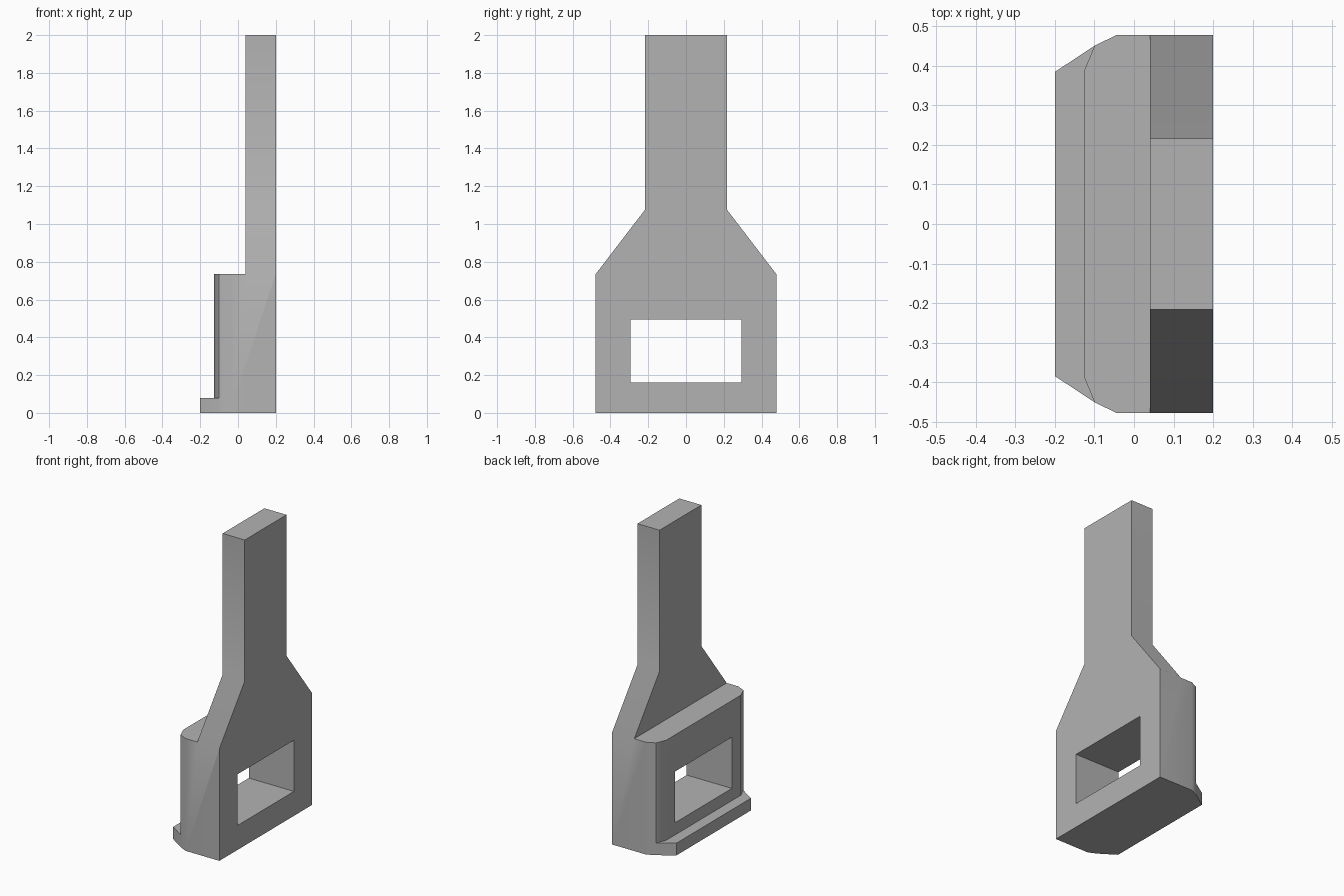
import bpy, bmesh
from math import radians
from mathutils import Vector

if "Cube" in bpy.data.objects:
    bpy.data.objects.remove(bpy.data.objects["Cube"])


def prism(name, points, offset):
    """Extrude a closed outline of 3D points along an offset vector."""
    bm = bmesh.new()
    face = bm.faces.new([bm.verts.new(p) for p in points])
    ext = bmesh.ops.extrude_face_region(bm, geom=[face], use_keep_orig=True)
    moved = [v for v in ext["geom"] if isinstance(v, bmesh.types.BMVert)]
    bmesh.ops.translate(bm, verts=moved, vec=Vector(offset))
    bmesh.ops.recalc_face_normals(bm, faces=bm.faces)
    mesh = bpy.data.meshes.new(name)
    bm.to_mesh(mesh)
    bm.free()
    obj = bpy.data.objects.new(name, mesh)
    bpy.context.collection.objects.link(obj)
    return obj


def mirrored(half):
    """Close a half outline of (a, y) pairs by mirroring it across y = 0."""
    return half + [(a, -y) for a, y in reversed(half)]


def combine(target, tool, operation):
    """Apply an exact boolean and discard the helper."""
    mod = target.modifiers.new(operation, "BOOLEAN")
    mod.object, mod.operation, mod.solver = tool, operation, "EXACT"
    bpy.context.view_layer.objects.active = target
    bpy.ops.object.modifier_apply(modifier=mod.name)
    bpy.data.objects.remove(tool)


X_BACK, X_NECK = 0.2, 0.04

# Lower housing with faceted corners
outline = mirrored([(X_BACK, 0.478), (-0.045, 0.478), (-0.10, 0.451), (-0.127, 0.385)])
body = prism("bracket_body", [(x, y, 0) for x, y in outline], (0, 0, 0.735))

# Tapered shoulder and upright stem
profile = mirrored([(0.735, 0.478), (1.077, 0.216), (2.0, 0.216)])
stem = prism("stem", [(X_NECK, y, z) for z, y in profile], (X_BACK - X_NECK, 0, 0))
combine(body, stem, "UNION")

# Low lip along the foot
foot = mirrored([(-0.10, 0.451), (-0.2, 0.385)])
lip = prism("foot_lip", [(x, y, 0) for x, y in foot], (0, 0, 0.08))
combine(body, lip, "UNION")

# Rectangular window through the housing
window = mirrored([(0.16, 0.293), (0.495, 0.293)])
cutter = prism("window_cutter", [(-0.4, y, z) for z, y in window], (0.8, 0, 0))
cutter.hide_render = True
combine(body, cutter, "DIFFERENCE")

# Dark grey finish
grey = bpy.data.materials.new("dark_grey")
grey.diffuse_color = (0.45, 0.45, 0.45, 1)
grey.use_nodes = True
grey.node_tree.nodes["Principled BSDF"].inputs["Base Color"].default_value = grey.diffuse_color
body.data.materials.clear()
body.data.materials.append(grey)
for poly in body.data.polygons:
    poly.material_index = 0

# Soft shading over the shallow corner facets, flat large faces
bpy.ops.object.select_all(action="DESELECT")
body.select_set(True)
bpy.context.view_layer.objects.active = body
bpy.ops.object.shade_smooth_by_angle(angle=radians(40))
weighted = body.modifiers.new("weighted_normals", "WEIGHTED_NORMAL")
weighted.keep_sharp = True
